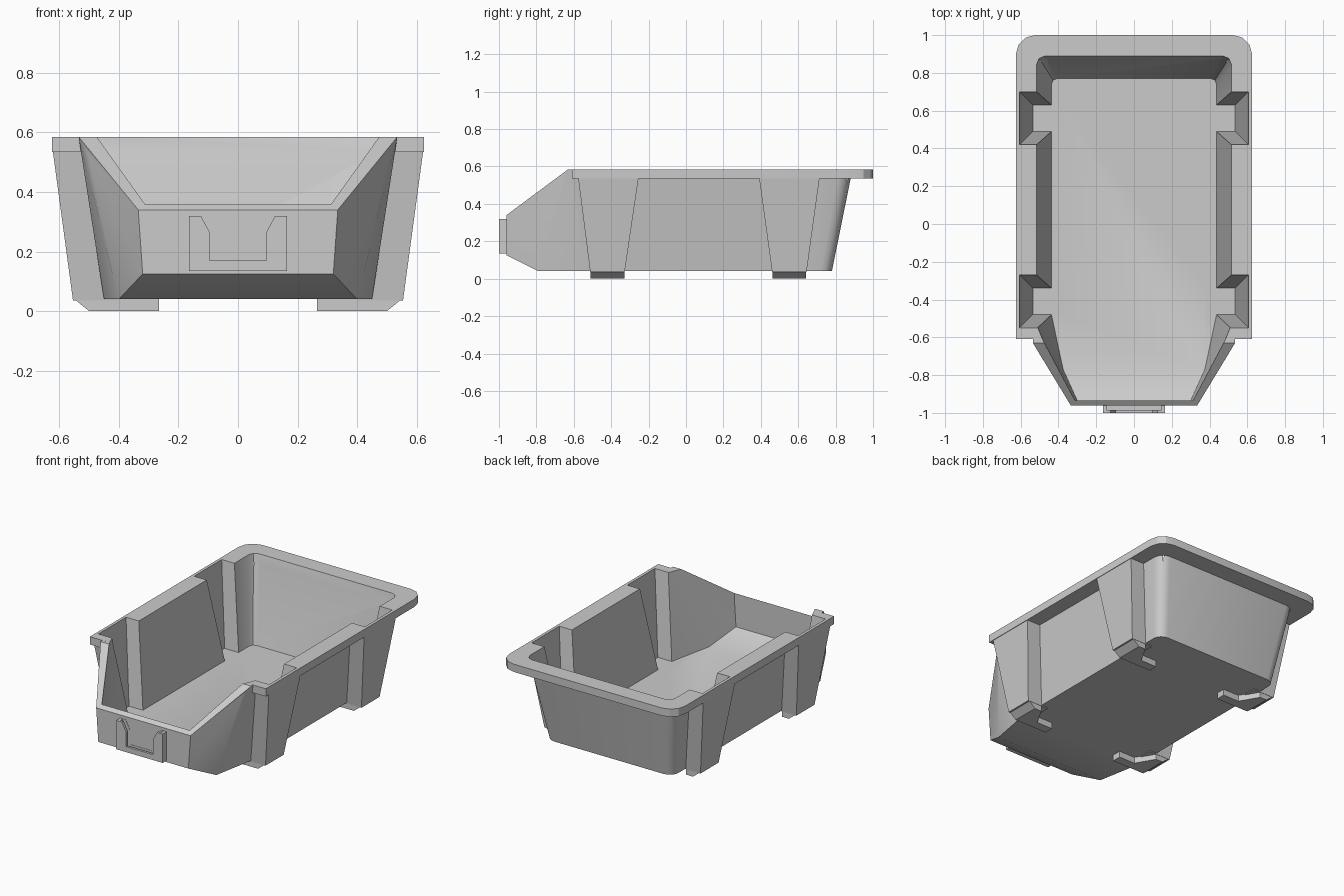
import bpy, bmesh, math

if "Cube" in bpy.data.objects:
    bpy.data.objects.remove(bpy.data.objects["Cube"])


def make(name, bm):
    bmesh.ops.recalc_face_normals(bm, faces=bm.faces)
    me = bpy.data.meshes.new(name)
    bm.to_mesh(me)
    bm.free()
    ob = bpy.data.objects.new(name, me)
    bpy.context.collection.objects.link(ob)
    return ob


def hull(name, pts):
    """Convex solid around a few points."""
    bm = bmesh.new()
    for p in pts:
        bm.verts.new(p)
    res = bmesh.ops.convex_hull(bm, input=bm.verts)
    bmesh.ops.delete(bm, geom=[v for v in bm.verts if not v.link_faces], context='VERTS')
    bmesh.ops.dissolve_limit(bm, angle_limit=0.01, verts=bm.verts, edges=bm.edges)
    return make(name, bm)


def loft(name, a, b):
    """Closed solid between two matching loops."""
    bm = bmesh.new()
    va = [bm.verts.new(p) for p in a]
    vb = [bm.verts.new(p) for p in b]
    n = len(a)
    for i in range(n):
        j = (i + 1) % n
        bm.faces.new((va[i], va[j], vb[j], vb[i]))
    bm.faces.new(va)
    bm.faces.new(vb)
    return make(name, bm)


def mirror(pts):
    return pts + [(-x, y, z) for x, y, z in pts]


def arc(x, y, r, z, n=4):
    """Rounded rear corner whose outer corner is (x, y)."""
    return [(x - r + r * math.cos(t), y - r + r * math.sin(t), z)
            for t in (math.pi / 2 * i / n for i in range(n + 1))]


def boolean(target, tool, op):
    m = target.modifiers.new(op, 'BOOLEAN')
    m.operation, m.object, m.solver = op, tool, 'EXACT'
    dg = bpy.context.evaluated_depsgraph_get()
    dg.update()
    me = bpy.data.meshes.new_from_object(target.evaluated_get(dg))
    target.modifiers.clear()
    target.data = me
    bpy.data.objects.remove(tool)


# outer shell with the scooped front
body = hull("bin_body", mirror(
    [(.40, -.79, .04), (.45, -.52, .04), (.32, -.96, .125), (.335, -.96, .34),
     (.505, -.68, .535), (.535, -.63, .585)]
    + arc(.45, .78, .06, .04) + arc(.53, .89, .07, .583)))

# flat rim, open at the front
rim = mirror([(.625, -.61, 0)] + arc(.625, 1, .10, 0, 3))
half = rim[:len(rim) // 2]
outline = half + [(-x, y, z) for x, y, z in reversed(half)]
boolean(body, loft("rim", [(x, y, .535) for x, y, _ in outline],
                   [(x, y, .585) for x, y, _ in outline]), 'UNION')

# corner pillars and the feet under them
for s in (-1, 1):
    for yb, yt in ((-.42, -.415), (.5525, .5525)):
        pillar = [(s * x, yb + y, .035) for x in (.40, .554) for y in (-.092, .092)]
        pillar += [(s * x, yt + y, .55) for x in (.45, .6235) for y in (-.163, .163)]
        boolean(body, hull("pillar", pillar), 'UNION')
        tongue = [(.265, -.09), (.265, -.03), (.38, -.03), (.45, .09)]
        low = tongue + [(.50, .09), (.50, -.09)]
        top = tongue + [(.553, .09), (.553, -.09)]
        boolean(body, loft("foot", [(s * x, yb + y, 0) for x, y in low],
                           [(s * x, yb + y, .043) for x, y in top]), 'UNION')

# hollow interior
cavity = hull("cavity", mirror(
    [(.375, -.77, .06), (.437, -.48, .06), (.30, -.935, .145), (.312, -.935, .34),
     (.313, -.935, .6), (.49, -.60, .6), (.518, -.53, .6)]
    + arc(.437, .77, .03, .06, 2) + arc(.518, .893, .045, .6, 2)))
boolean(body, cavity, 'DIFFERENCE')

# pockets inside the pillars
for s in (-1, 1):
    for yc in (-.41, .56):
        pocket = [(s * x, yc + y, .06) for x in (.38, .536) for y in (-.07, .07)]
        pocket += [(s * x, yc + y, .6) for x in (.42, .608) for y in (-.142, .142)]
        boolean(body, hull("pocket", pocket), 'DIFFERENCE')

# label holder: U-shaped plate with a card slot behind it
u = [(.165, .135), (.165, .32), (.125, .32), (.095, .265), (.095, .17)]
u += [(-x, z) for x, z in reversed(u)]
holder = loft("label_holder", [(x, -1, z) for x, z in u], [(x, -.955, z) for x, z in u])
slot = hull("slot", [(x, y, z) for x in (-.145, .145) for y in (-.985, -.962) for z in (.15, .4)])
boolean(holder, slot, 'DIFFERENCE')

for ob in (body, holder):
    bpy.ops.object.select_all(action='DESELECT')
    ob.select_set(True)
    bpy.context.view_layer.objects.active = ob
    bpy.ops.object.shade_smooth_by_angle(angle=math.radians(28))
